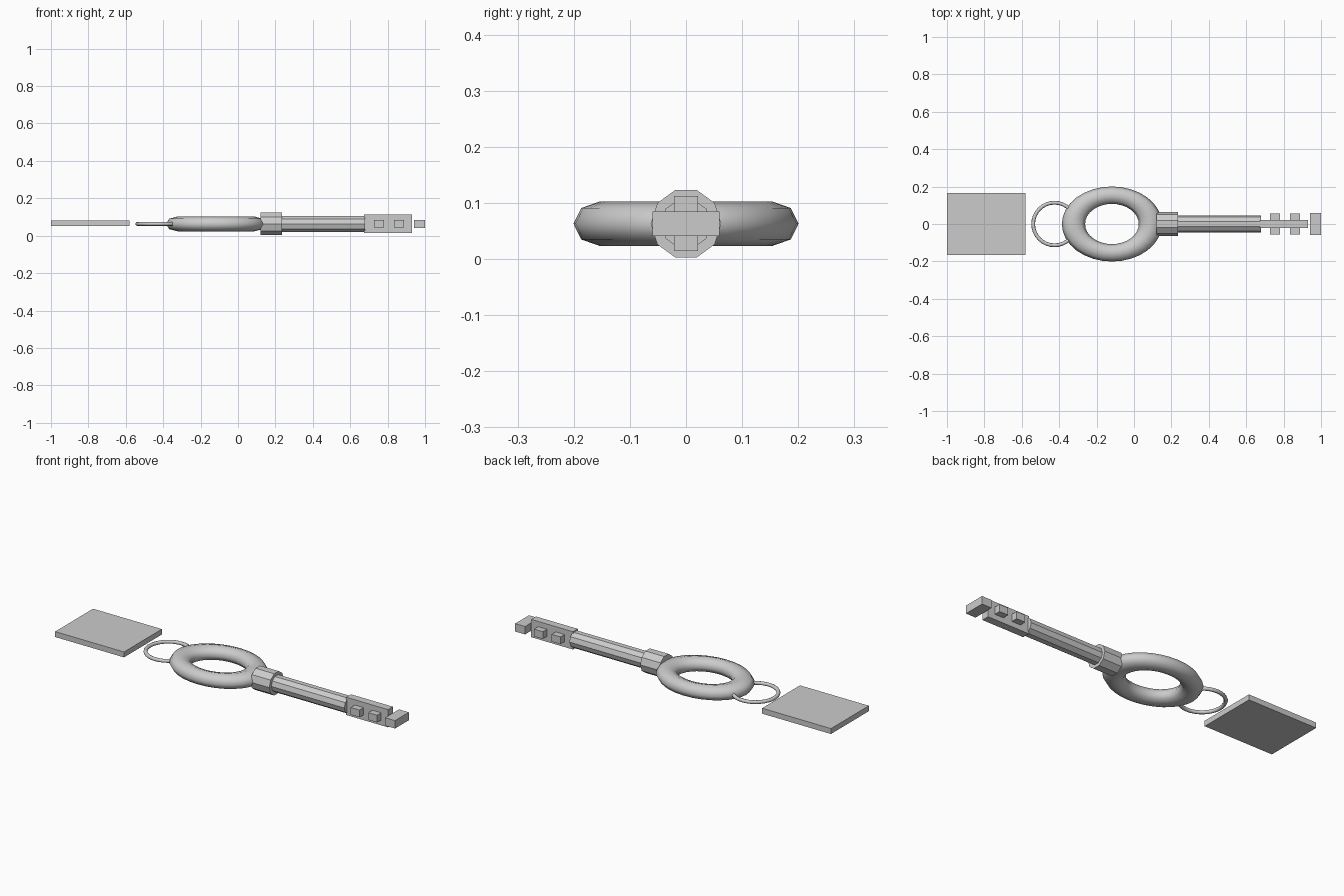
import bpy
import math

if "Cube" in bpy.data.objects:
    bpy.data.objects.remove(bpy.data.objects["Cube"])

ZC = 0.063  # height of the shared centre line


def box(name, x0, x1, hy, hz, y=0.0, z=ZC):
    bpy.ops.mesh.primitive_cube_add(size=1, location=((x0 + x1) / 2, y, z))
    o = bpy.context.object
    o.name = name
    o.scale = (x1 - x0, 2 * hy, 2 * hz)
    bpy.ops.object.transform_apply(location=False, rotation=False, scale=True)
    return o


def rod(name, x0, x1, r, sides=10):
    # prism along x with a corner pointing straight up
    bpy.ops.mesh.primitive_cylinder_add(
        vertices=sides, radius=r, depth=x1 - x0,
        location=((x0 + x1) / 2, 0, ZC), rotation=(0, math.pi / 2, 0))
    o = bpy.context.object
    o.name = name
    bpy.ops.object.transform_apply(location=False, rotation=True, scale=True)
    return o


def ring(name, x, major, minor, scale=(1, 1, 1), segs=32, minor_segs=8):
    bpy.ops.mesh.primitive_torus_add(
        location=(x, 0, ZC), major_radius=major, minor_radius=minor,
        major_segments=segs, minor_segments=minor_segs)
    o = bpy.context.object
    o.name = name
    o.scale = scale
    bpy.ops.object.transform_apply(location=False, rotation=False, scale=True)
    bpy.ops.object.shade_smooth()
    return o


# Tag and its connecting ring
box("tag_plate", -1.0, -0.58, 0.165, 0.015, z=0.066)
ring("split_ring", -0.425, 0.114, 0.01)

# Oval bow of the key
ring("key_bow", -0.118, 0.154, 0.0465, scale=(1.335, 1, 0.85))

# Collar and shaft
rod("collar", 0.12, 0.235, 0.063)
rod("shaft", 0.23, 0.68, 0.045)

# Bit blade with two cross teeth and a separate end tooth
box("bit_blade", 0.675, 0.93, 0.021, 0.049)
for i, x in enumerate((0.727, 0.834)):
    box(f"tooth_{i + 1}", x, x + 0.054, 0.056, 0.02)
box("end_tooth", 0.94, 1.0, 0.06, 0.022)
